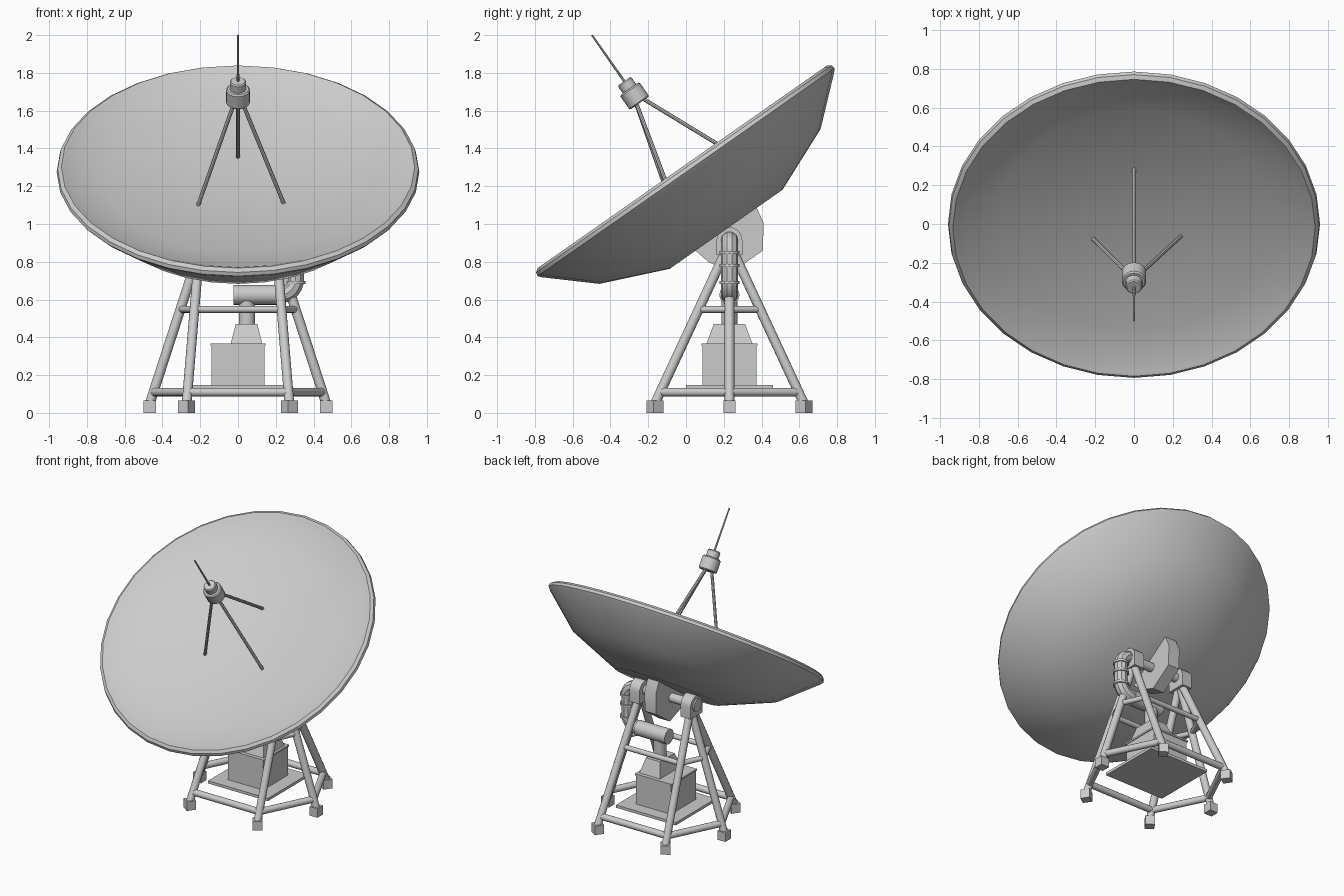
import bpy, bmesh, math
from mathutils import Matrix, Vector

if "Cube" in bpy.data.objects:
    bpy.data.objects.remove(bpy.data.objects["Cube"])

grey = bpy.data.materials.new("painted_metal_grey")
grey.diffuse_color = (0.6, 0.6, 0.6, 1)
grey.use_nodes = True
grey.node_tree.nodes["Principled BSDF"].inputs["Base Color"].default_value = grey.diffuse_color

TILT = Matrix.Translation((0, 0, 1.275)) @ Matrix.Rotation(math.radians(35), 4, 'X')
CY = 0.23            # y of the stand centre
AXLE_Z = 0.915


def finish(ob, smooth=True):
    ob.data.materials.append(grey)
    bpy.ops.object.select_all(action='DESELECT')
    ob.select_set(True)
    bpy.context.view_layer.objects.active = ob
    if smooth:
        bpy.ops.object.shade_smooth_by_angle(angle=math.radians(35))
    return ob


def from_bmesh(name, bm, matrix=Matrix(), smooth=True):
    bmesh.ops.recalc_face_normals(bm, faces=bm.faces)
    me = bpy.data.meshes.new(name)
    bm.to_mesh(me)
    bm.free()
    me.transform(matrix)
    ob = bpy.data.objects.new(name, me)
    bpy.context.collection.objects.link(ob)
    return finish(ob, smooth)


def lathe(name, profile, matrix=Matrix(), segs=16):
    """Spin (radius, height) points around z."""
    bm = bmesh.new()
    rings = []
    for r, z in profile:
        n = 1 if r == 0 else segs
        rings.append([bm.verts.new((r * math.cos(2 * math.pi * i / segs),
                                    r * math.sin(2 * math.pi * i / segs), z)) for i in range(n)])
    for a, b in zip(rings, rings[1:]):
        for i in range(segs):
            j = (i + 1) % segs
            quad = [a[i % len(a)], a[j % len(a)], b[j % len(b)], b[i % len(b)]]
            bm.faces.new(list(dict.fromkeys(quad)))
    return from_bmesh(name, bm, matrix)


def tube(name, p, q, r, segs=12):
    p, q = Vector(p), Vector(q)
    d = q - p
    m = Matrix.Translation(p) @ d.to_track_quat('Z', 'Y').to_matrix().to_4x4()
    return lathe(name, [(0, 0), (r, 0), (r, d.length), (0, d.length)], m, segs)


def box(name, centre, size, angle=0.0, top=None, top_scale=1.0):
    """Box, optionally turned about z, optionally tapered at the top."""
    bm = bmesh.new()
    bmesh.ops.create_cube(bm, size=1)
    for v in bm.verts:
        s = top_scale if v.co.z > 0 else 1
        v.co = Vector((v.co.x * size[0] * s, v.co.y * size[1] * s, v.co.z * size[2]))
    return from_bmesh(name, bm, Matrix.Translation(centre) @ Matrix.Rotation(angle, 4, 'Z'), False)


def plate_yz(name, pts, x, thick, matrix=Matrix()):
    """Extrude a (y, z) outline along x."""
    bm = bmesh.new()
    f = bm.faces.new([bm.verts.new((x - thick / 2, y, z)) for y, z in pts])
    ext = bmesh.ops.extrude_face_region(bm, geom=[f])
    bmesh.ops.translate(bm, vec=(thick, 0, 0),
                        verts=[v for v in ext['geom'] if isinstance(v, bmesh.types.BMVert)])
    return from_bmesh(name, bm, matrix)


# Reflector dish: back shell, rolled rim, shallow inner bowl
lathe("dish", [(0, -0.37), (0.365, -0.37), (0.715, -0.222), (0.945, -0.018), (0.96, 0.0),
               (0.955, 0.02), (0.935, 0.034), (0.915, 0.026), (0.89, 0.012), (0.7, -0.035),
               (0.45, -0.08), (0.2, -0.105), (0, -0.11)], TILT, 32)

# Receiver at the focus with its spike
FEED = TILT @ Matrix.Translation((0, 0.008, 0))
lathe("receiver", [(0, 0.44), (0.056, 0.44), (0.063, 0.447), (0.063, 0.525), (0.056, 0.533),
                   (0.043, 0.533), (0.043, 0.575), (0.037, 0.582), (0, 0.582)], FEED, 20)
lathe("receiver_spike", [(0, 0.57), (0.007, 0.57), (0.005, 0.88), (0, 0.88)], FEED, 8)

# Three struts carrying the receiver
for i, (x, y) in enumerate([(0, 0.277), (-0.211, -0.163), (0.242, -0.147)]):
    foot = Vector((x, y, -0.1))
    head = Vector((x * 0.1, y * 0.1 + 0.008, 0.45))
    tube(f"receiver_strut_{i}", TILT @ (foot + (foot - head) * 0.02), TILT @ head, 0.0105, 8)

# Tilting bracket under the dish
plate_yz("tilt_bracket", [(-0.2, -0.36), (-0.175, -0.462), (-0.098, -0.574),
                          (0.095, -0.574), (0.182, -0.456), (0.2, -0.36)], 0, 0.09, TILT)
tube("axle", (-0.25, CY, AXLE_Z), (0.25, CY, AXLE_Z), 0.032, 16)

# Stand: two bearings, six legs, feet and two rings of bars
FEET = [(0.467, 0), (0.272, 0.394), (-0.272, 0.394), (-0.467, 0), (-0.272, -0.394), (0.272, -0.394)]
for side, s in (("right", 1), ("left", -1)):
    arch = [(CY - 0.068, 0.835), (CY + 0.068, 0.835)]
    arch += [(CY + 0.068 * math.cos(math.pi * k / 10), AXLE_Z + 0.068 * math.sin(math.pi * k / 10))
             for k in range(11)]
    plate_yz(f"bearing_{side}", arch, s * 0.205, 0.08)
    tube(f"bearing_cap_{side}", (s * 0.24, CY, AXLE_Z), (s * 0.256, CY, AXLE_Z), 0.045, 16)


def leg_point(i, z):
    x, y = FEET[i % 6]
    t = (z - 0.05) / (0.855 - 0.05)
    return Vector((x + (math.copysign(0.205, x) - x) * t, CY + y * (1 - t) + math.copysign(0.02, y) * t * (y != 0), z))


for i, (x, y) in enumerate(FEET):
    box(f"foot_{i}", (x, CY + y, 0.0325), (0.064, 0.064, 0.065), math.atan2(y, x))
    tube(f"leg_{i}", leg_point(i, 0.05), leg_point(i, 0.855), 0.026)
    tube(f"lower_bar_{i}", leg_point(i, 0.11), leg_point(i + 1, 0.11), 0.023)
    tube(f"upper_bar_{i}", leg_point(i, 0.548), leg_point(i + 1, 0.548), 0.018)

# Platform with the equipment cabinet
box("platform", (0, CY, 0.137), (0.48, 0.46, 0.02))
box("cabinet", (0, CY, 0.25), (0.28, 0.284, 0.22))
box("cabinet_lid", (0, CY, 0.362), (0.292, 0.296, 0.012))
box("cabinet_hood", (0.045, CY, 0.418), (0.168, 0.244, 0.105), 0, None, 0.68)
bpy.data.objects["cabinet_hood"].data.transform(Matrix())

# Duct from the cabinet up to the right bearing
tube("duct_riser", (0.047, CY, 0.46), (0.047, CY, 0.61), 0.043, 16)
tube("duct_drum", (-0.025, CY, 0.625), (0.22, CY, 0.625), 0.053, 20)


def arc(cx, cz, r, a0, a1, n=7):
    return [(cx + r * math.cos(math.radians(a0 + (a1 - a0) * k / n)),
             cz + r * math.sin(math.radians(a0 + (a1 - a0) * k / n))) for k in range(n + 1)]


path = [(0.18, 0.625)] + arc(0.225, 0.705, 0.08, -90, 0) + arc(0.235, 0.845, 0.07, 0, 90) + [(0.2, 0.915)]
cu = bpy.data.curves.new("duct_pipe", 'CURVE')
cu.dimensions = '3D'
cu.bevel_depth = 0.046
cu.bevel_resolution = 3
cu.use_fill_caps = True
sp = cu.splines.new('POLY')
sp.points.add(len(path) - 1)
for pt, (x, z) in zip(sp.points, path):
    pt.co = (x, CY, z, 1)
pipe = bpy.data.objects.new("duct_pipe", cu)
bpy.context.collection.objects.link(pipe)
bpy.ops.object.select_all(action='DESELECT')
pipe.select_set(True)
bpy.context.view_layer.objects.active = pipe
bpy.ops.object.convert(target='MESH')
finish(bpy.context.view_layer.objects.active)

# Pipe collars
for i, z in enumerate((0.69, 0.78, 0.85)):
    tube(f"duct_collar_{i}", (0.305, CY, z - 0.008), (0.305, CY, z + 0.008), 0.053, 20)
